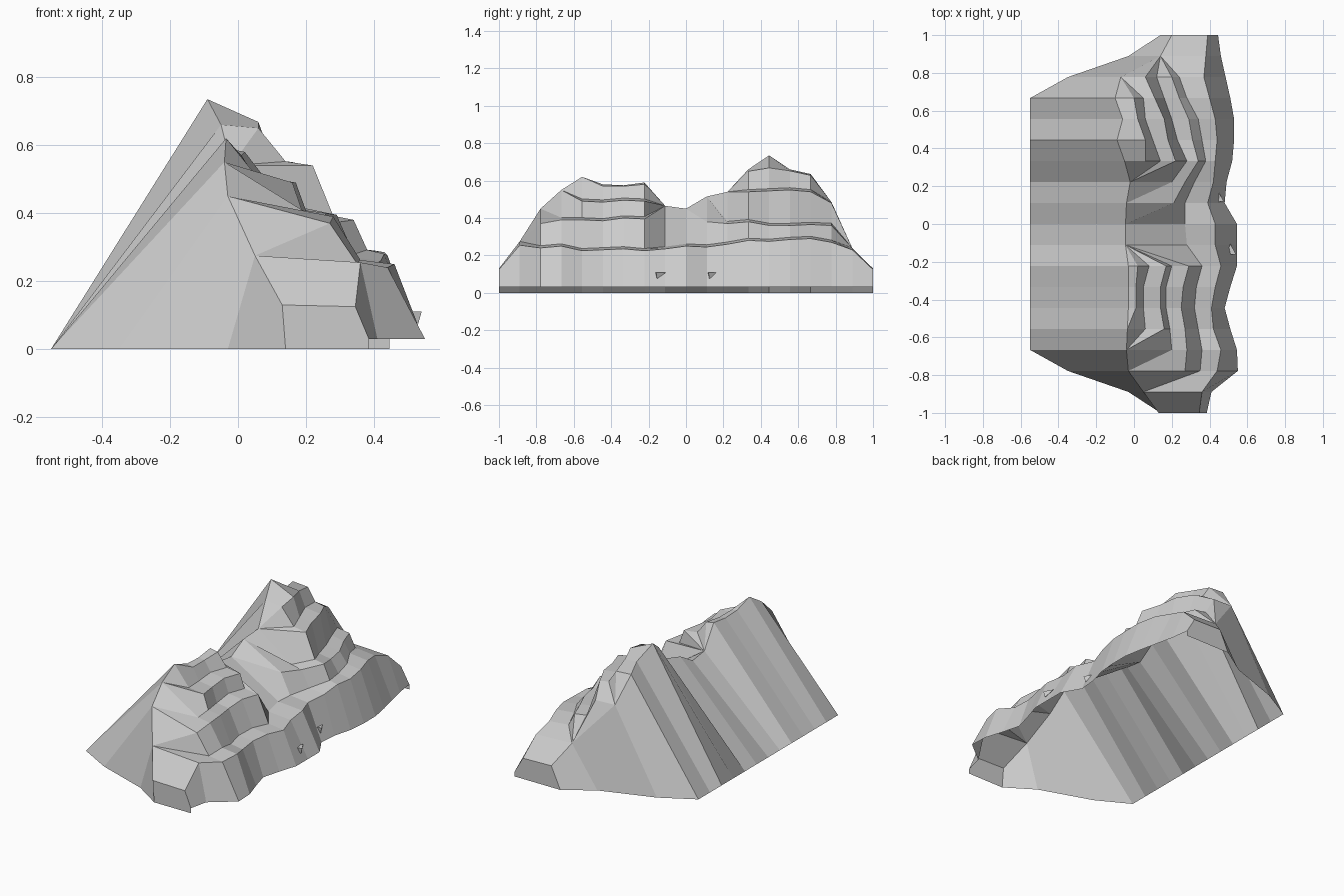
import bpy, bmesh

N = 19  # evenly spaced cross-sections along the ridge


def station_y(i):
    return -1 + i / 9


# Outline rows, one value per cross-section from front to back
end_x = [0.14, -0.03, -0.35]
back_x = end_x + [-0.55] * 13 + end_x[::-1]
ridge_x = [0.13, 0.05, -0.03, -0.04, -0.035, -0.03, -0.03, -0.03, -0.045, -0.045,
           -0.04, -0.02, -0.05, -0.09, -0.06, -0.10, -0.07, 0.14, 0.20]
ridge_z = [0.13, 0.275, 0.45, 0.55, 0.62, 0.58, 0.575, 0.59, 0.465, 0.45,
           0.515, 0.54, 0.66, 0.735, 0.66, 0.635, 0.485, 0.24, 0.13]
foot_x = [0.385, 0.41, 0.55, 0.545, 0.51, 0.48, 0.51, 0.545, 0.545, 0.545,
          0.48, 0.49, 0.52, 0.53, 0.53, 0.51, 0.485, 0.46, 0.445]
lip_x = [0.345, 0.36, 0.44, 0.46, 0.42, 0.41, 0.43, 0.46, 0.43, 0.43,
         0.39, 0.42, 0.43, 0.44, 0.43, 0.40, 0.37, 0.38, 0.39]
lip_z = [0.125, 0.255, 0.24, 0.25, 0.225, 0.23, 0.235, 0.225, 0.235, 0.25,
         0.245, 0.26, 0.28, 0.275, 0.285, 0.29, 0.27, 0.23, 0.125]
FOOT_Z = 0.03


def row(parts):
    """Spread short runs over the sections; gaps melt into the ridge."""
    out = [None] * N
    for start, values in parts.items():
        out[start:start + len(values)] = values
    return out


# Upper terraces: (cliff base x, lip x, lip z)
terraces = [
    (row({2: [.35, .36, .34, .32, .33, .36, .28, .27, .27, .32, .38, .36, .34, .28, .24]}),
     row({2: [.27, .28, .27, .25, .26, .29], 10: [.21, .27, .34, .31, .29, .24, .20]}),
     row({2: [.37, .39, .39, .385, .40, .395], 10: [.38, .37, .38, .36, .36, .365, .36]})),
    (row({3: [.20, .19, .17, .17, .20], 11: [.20, .28, .23, .20, .16, .12]}),
     row({4: [.16, .14, .14, .17], 12: [.22, .18, .16, .11, .06]}),
     row({4: [.49, .485, .495, .49], 12: [.54, .545, .55, .54, .48]})),
    (row({4: [.06, .05, .05, .08], 12: [.14, .10, .06, .05]}),
     row({5: [.01, .01, .02], 12: [.06, .06, .02, .0]}),
     row({5: [.57, .57, .58], 12: [.65, .668, .652, .628]})),
]


def profile(i):
    """Section from the back foot, over the ridge, down to the front foot."""
    ridge = (ridge_x[i], ridge_z[i])
    pts = [(foot_x[i], FOOT_Z), (lip_x[i], lip_z[i])]
    z = lip_z[i]
    for base, lx, lz in terraces:
        pts.append((base[i], z + 0.012) if base[i] is not None else ridge)
        if lx[i] is not None:
            z = lz[i]
            pts.append((lx[i], z))
        else:
            pts.append(ridge)
    pts += [ridge, (back_x[i], 0)]
    return pts[::-1]


def finish(name, bm, mat):
    me = bpy.data.meshes.new(name)
    bm.to_mesh(me)
    bm.free()
    me.materials.append(mat)
    ob = bpy.data.objects.new(name, me)
    bpy.context.collection.objects.link(ob)


rock = bpy.data.materials.new("grey rock")
rock.diffuse_color = (0.6, 0.6, 0.6, 1)

# Terraced hillside, an open-bottomed shell
bm = bmesh.new()
grid = [[bm.verts.new((x, station_y(i), z)) for x, z in profile(i)] for i in range(N)]
for a, b in zip(grid, grid[1:]):
    for j in range(len(a) - 1):
        bm.faces.new((a[j], a[j + 1], b[j + 1], b[j]))
# Flat end walls reaching the ground
for i in (0, N - 1):
    y = station_y(i)
    pts = [(back_x[i], 0), (foot_x[i], 0), (foot_x[i], FOOT_Z),
           (lip_x[i], lip_z[i]), (ridge_x[i], ridge_z[i])]
    if i:
        pts.reverse()
    bm.faces.new([bm.verts.new((x, y, z)) for x, z in pts])
bmesh.ops.remove_doubles(bm, verts=bm.verts, dist=0.0005)
bmesh.ops.dissolve_degenerate(bm, edges=bm.edges, dist=0.0005)
finish("terraced_hillside", bm, rock)

# Two small rock chips jutting from the lower cliff
for name, x, y in (("rock_chip_front", 0.54, -0.135), ("rock_chip_back", 0.475, 0.145)):
    bm = bmesh.new()
    for p in ((x - 0.05, y - 0.03, 0.11), (x, y - 0.025, 0.11),
              (x - 0.03, y + 0.03, 0.11), (x - 0.01, y - 0.02, 0.075)):
        bm.verts.new(p)
    bmesh.ops.convex_hull(bm, input=bm.verts)
    finish(name, bm, rock)
